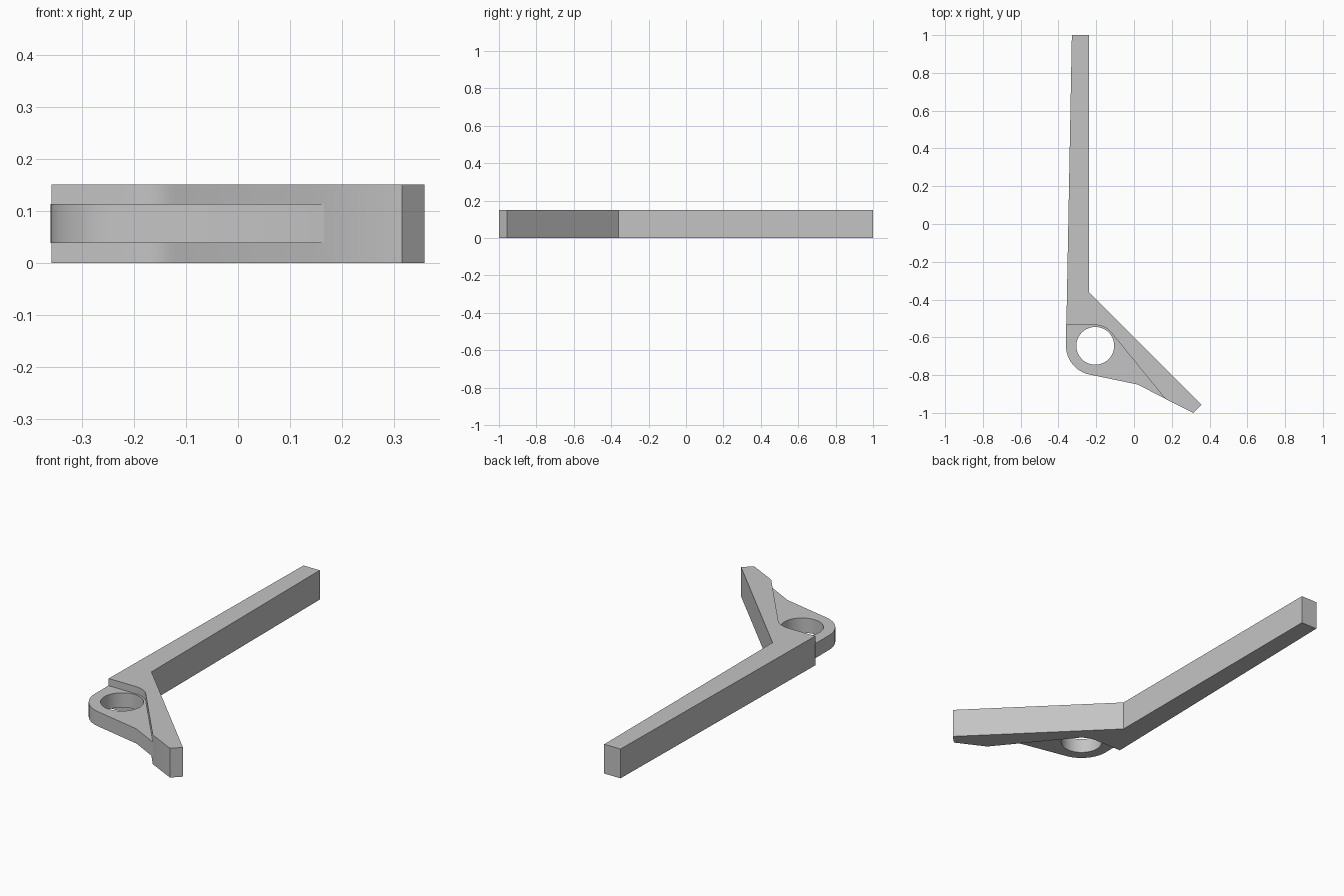
import bpy, bmesh
from math import sin, cos, radians

old = bpy.data.objects.get("Cube")
if old:
    bpy.data.objects.remove(old, do_unlink=True)

CX, CY = -0.205, -0.645          # pivot centre

grey = bpy.data.materials.new("plain_grey")
grey.use_nodes = True
colour = (0.55, 0.55, 0.55, 1)
grey.diffuse_color = colour
grey.node_tree.nodes["Principled BSDF"].inputs["Base Color"].default_value = colour


def arc(radius, start, end, steps):
    """Points around the pivot, angles in degrees, both ends included."""
    angles = [radians(start + (end - start) * i / steps) for i in range(steps + 1)]
    return [(CX + radius * cos(a), CY + radius * sin(a)) for a in angles]


def slab(name, loops, low, high):
    """Flat plate from an outline plus optional hole loops."""
    bm = bmesh.new()
    for loop in loops:
        verts = [bm.verts.new((x, y, low)) for x, y in loop]
        for i, v in enumerate(verts):
            bm.edges.new((verts[i - 1], v))
    bmesh.ops.triangle_fill(bm, use_beauty=True, edges=bm.edges[:], normal=(0, 0, 1))
    new = bmesh.ops.extrude_face_region(bm, geom=bm.faces[:], use_keep_orig=True)
    top = [g for g in new["geom"] if isinstance(g, bmesh.types.BMVert)]
    bmesh.ops.translate(bm, verts=top, vec=(0, 0, high - low))
    bmesh.ops.recalc_face_normals(bm, faces=bm.faces[:])
    mesh = bpy.data.meshes.new(name)
    bm.to_mesh(mesh)
    bm.free()
    mesh.materials.append(grey)
    obj = bpy.data.objects.new(name, mesh)
    bpy.context.collection.objects.link(obj)
    bpy.ops.object.select_all(action='DESELECT')
    obj.select_set(True)
    bpy.context.view_layer.objects.active = obj
    bpy.ops.object.shade_smooth_by_angle(angle=radians(30))
    return obj


# Full-height bent lever, relieved around the pivot
lever = [(-0.329, 1), (-0.237, 1), (-0.237, -0.362), (0.358, -0.957),
         (0.315, -1), (0.165, -0.925)]
lever += arc(0.11, 39, 90, 10) + [(-0.358, -0.535)]
slab("bent_lever", [lever], 0, 0.15)

# Thinner pivot plate at mid height, tucked into the lever
plate = arc(0.155, 180, 258, 20) + [(0.02, -0.85), (0.165, -0.925),
        (-0.1, -0.52), (-0.2, -0.51), (-0.34, -0.51), (-0.36, -0.535)]
hole = arc(0.1, 0, 360, 64)[:-1]
slab("pivot_plate", [plate, hole], 0.038, 0.113)
